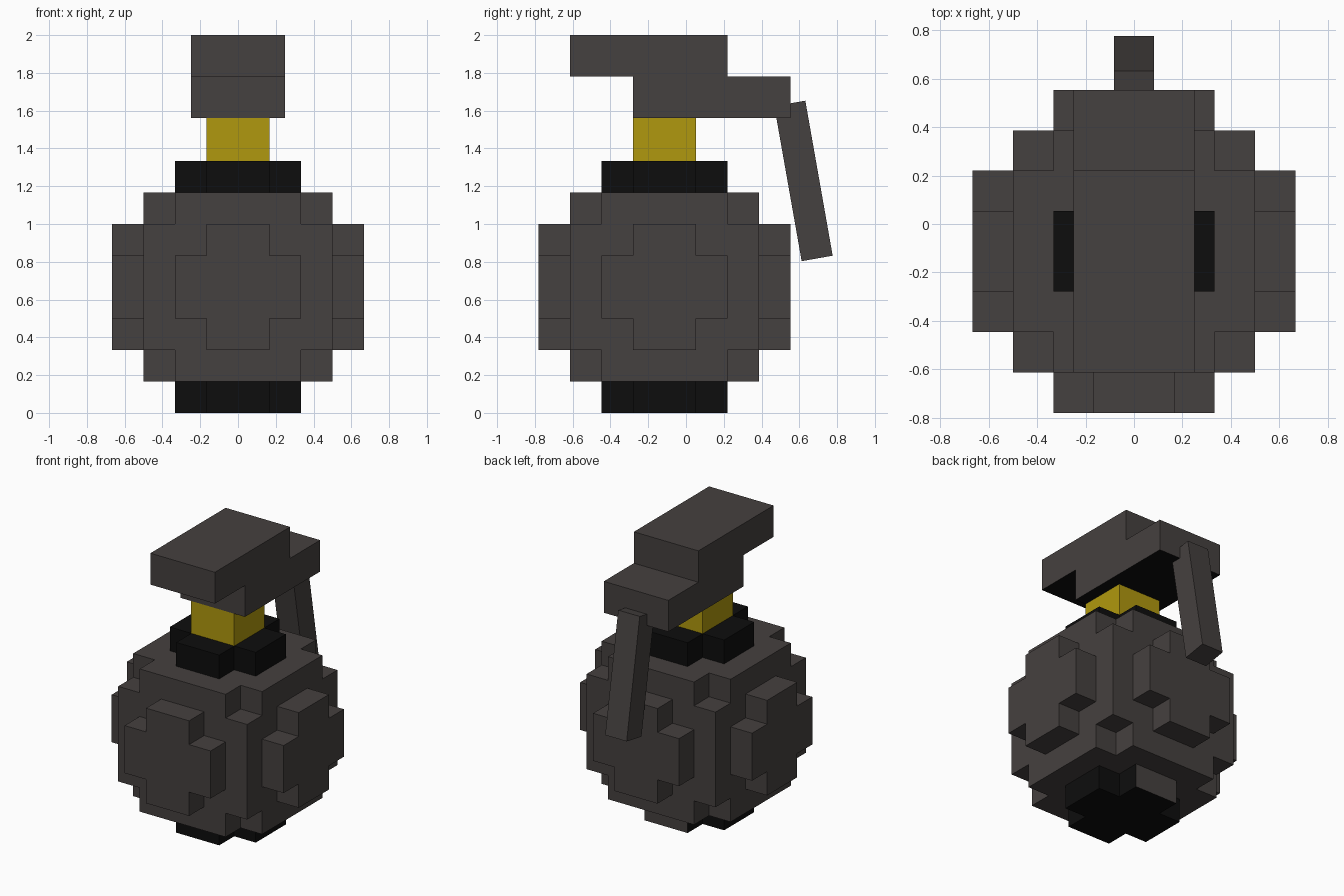
import bpy, bmesh, math
from mathutils import Vector, Matrix

if "Cube" in bpy.data.objects:
    bpy.data.objects.remove(bpy.data.objects["Cube"], do_unlink=True)

U = 1 / 6                                # block size
CENTRE = Vector((0, -0.113, 4 * U))      # middle of the round body


def material(name, rgb):
    m = bpy.data.materials.new(name)
    m.use_nodes = True
    m.diffuse_color = (*rgb, 1)
    m.node_tree.nodes["Principled BSDF"].inputs["Base Color"].default_value = (*rgb, 1)
    return m


GREY = material("warm dark grey", (0.060, 0.052, 0.050))
BLACK = material("black", (0.004, 0.004, 0.004))
YELLOW = material("brass yellow", (0.434, 0.314, 0.0044))


def finish(name, bm, mats, paint=None):
    """Turn a bmesh into an object; paint(face) picks the material slot."""
    bm.normal_update()
    if paint:
        for f in bm.faces:
            f.material_index = paint(f)
    mesh = bpy.data.meshes.new(name)
    bm.to_mesh(mesh)
    bm.free()
    for m in mats:
        mesh.materials.append(m)
    ob = bpy.data.objects.new(name, mesh)
    bpy.context.collection.objects.link(ob)
    return ob


def block_part(name, cells, mats, paint=None):
    """Outer skin of a set of unit blocks, with flat areas merged."""
    bm = bmesh.new()
    cells = set(cells)
    for c in cells:
        for axis in range(3):
            for s in (-1, 1):
                n = [0, 0, 0]
                n[axis] = s
                if tuple(a + b for a, b in zip(c, n)) in cells:
                    continue
                a, b = (axis + 1) % 3, (axis + 2) % 3
                ring = [(0, 0), (1, 0), (1, 1), (0, 1)]
                vs = []
                for p, q in (ring if s > 0 else ring[::-1]):
                    v = list(c)
                    v[axis] += s > 0
                    v[a] += p
                    v[b] += q
                    vs.append(bm.verts.new(Vector(v) * U + CENTRE))
                bm.faces.new(vs)
    bmesh.ops.remove_doubles(bm, verts=bm.verts, dist=1e-4)
    bmesh.ops.dissolve_limit(bm, angle_limit=0.01, verts=bm.verts, edges=bm.edges)
    return finish(name, bm, mats, paint)


def box(name, x, y, z, mats, paint=None):
    """Box from (min, max) pairs."""
    bm = bmesh.new()
    bmesh.ops.create_cube(bm, size=1)
    size = [b - a for a, b in (x, y, z)]
    mid = Vector([(a + b) / 2 for a, b in (x, y, z)])
    bmesh.ops.transform(bm, matrix=Matrix.Translation(mid) @ Matrix.Diagonal((*size, 1)), verts=bm.verts)
    return finish(name, bm, mats, paint)


# Body core: 6x6x6 blocks with the eight corners notched out
R = range(-3, 3)
core = [(i, j, k) for i in R for j in R for k in R
        if not all(c in (-3, 2) for c in (i, j, k))]
block_part("body", core, [GREY])

# Stepped disc: 4x4 blocks without corners, used on all six sides
disc = [(p, q) for p in range(-2, 2) for q in range(-2, 2)
        if not (p in (-2, 1) and q in (-2, 1))]
for side, c in (("right", -4), ("left", 3)):
    block_part(side + "_raised_panel", [(c, p, q) for p, q in disc], [GREY])
for side, c in (("front", -4), ("back", 3)):
    block_part(side + "_raised_panel", [(p, c, q) for p, q in disc], [GREY])
block_part("collar", [(p, q, 3) for p, q in disc], [BLACK])

# Base: black, with the rearmost face grey
block_part("base", [(p, q, -4) for p, q in disc], [BLACK, GREY],
           lambda f: int(f.normal.y > 0.9 and f.calc_center_median().y > 0.2))

# Neck and stepped head with black undersides
box("neck", (-U, U), (-0.28, 0.053), (1.333, 1.56), [YELLOW])
under = lambda f: int(f.normal.z < -0.9)
box("head_lower", (-0.25, 0.25), (-0.28, 0.553), (1.56, 1.78), [GREY, BLACK], under)
box("head_upper", (-0.25, 0.25), (-0.613, 0.22), (1.78, 2.0), [GREY, BLACK], under)

# Tilted lever hanging behind
lever = box("lever", (-U / 2, U / 2), (-U / 2, U / 2), (-2.5 * U, 2.5 * U), [GREY])
lever.location = (0, 0.622, 1.228)
lever.rotation_euler.x = math.radians(10)
